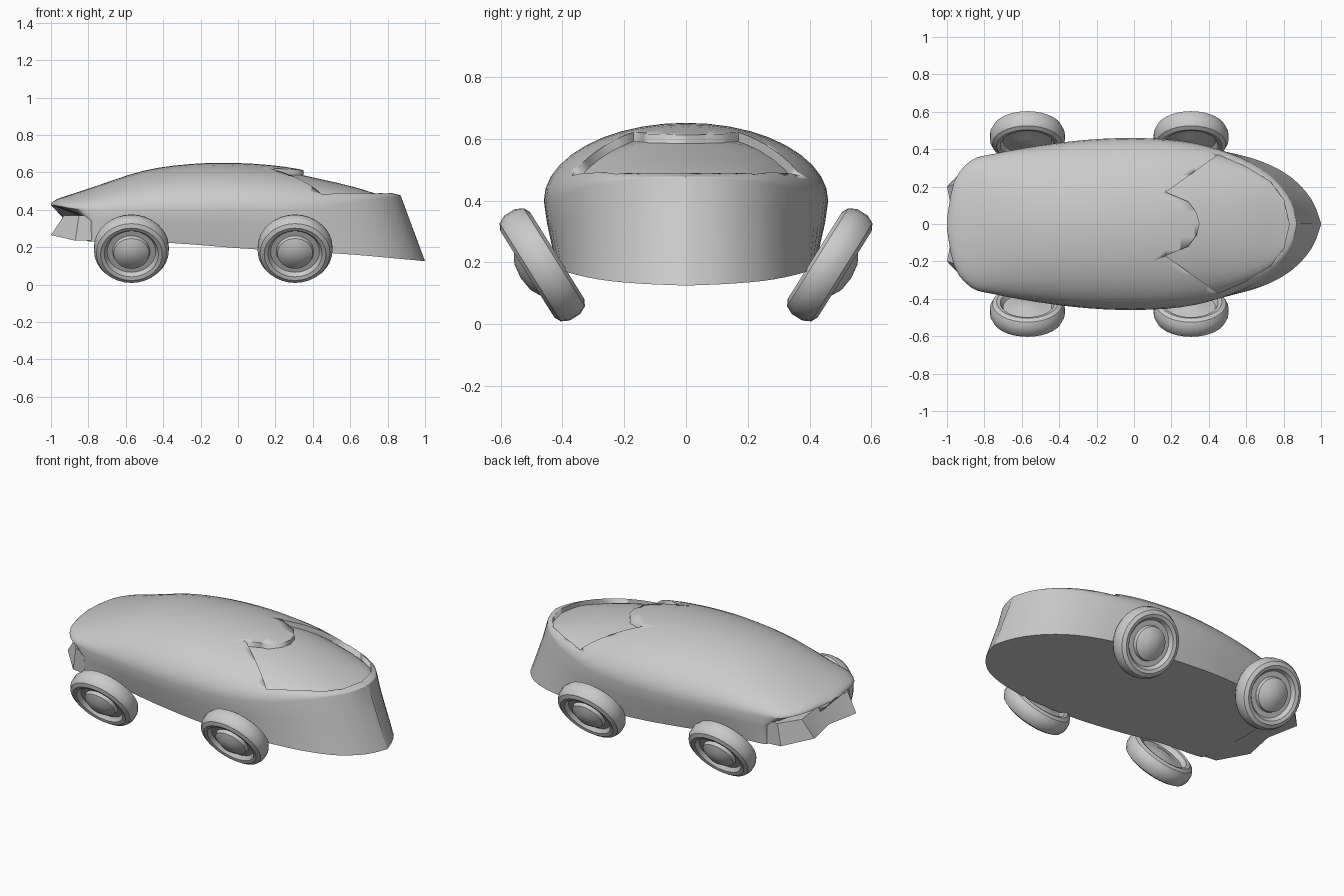
import bpy, bmesh, math
from mathutils import Vector, Matrix

cube = bpy.data.objects.get("Cube")
if cube:
    bpy.data.objects.remove(cube)

grey = bpy.data.materials.new("plain_grey")
grey.use_nodes = True
grey.diffuse_color = (0.6, 0.6, 0.6, 1)
grey.node_tree.nodes["Principled BSDF"].inputs["Base Color"].default_value = (0.6, 0.6, 0.6, 1)


def finish(name, bm, angle=35):
    """Turn a bmesh into a smooth-shaded object."""
    bmesh.ops.remove_doubles(bm, verts=bm.verts, dist=0.0005)
    bmesh.ops.recalc_face_normals(bm, faces=bm.faces)
    mesh = bpy.data.meshes.new(name)
    bm.to_mesh(mesh)
    bm.free()
    obj = bpy.data.objects.new(name, mesh)
    bpy.context.collection.objects.link(obj)
    mesh.materials.append(grey)
    bpy.ops.object.select_all(action="DESELECT")
    obj.select_set(True)
    bpy.context.view_layer.objects.active = obj
    bpy.ops.object.shade_smooth_by_angle(angle=math.radians(angle))
    return obj


def loft(bm, rings):
    """Skin closed rings and cap both ends."""
    rows = [[bm.verts.new(p) for p in ring] for ring in rings]
    for a, b in zip(rows, rows[1:]):
        for i in range(len(a)):
            j = (i + 1) % len(a)
            bm.faces.new((a[i], a[j], b[j], b[i]))
    bm.faces.new(rows[0])
    bm.faces.new(rows[-1])


def prism(bm, low, high):
    """Solid between two matching outlines."""
    loft(bm, [low, high])


def mirrored(half):
    """Complete a +y outline, starting on the centre line, with its -y side."""
    return half + [(x, -y) for x, y in reversed(half) if y > 0]


# Stations, tail to nose: belt x, half width, z; roof z; sill x, half width, z
STATIONS = [
    (-1.0, .03, .425, .435, -.82, .03, .235),
    (-.96, .23, .42, .46, -.81, .21, .235),
    (-.87, .34, .405, .49, -.79, .33, .23),
    (-.75, .375, .4, .53, -.74, .36, .23),
    (-.5, .42, .4, .61, -.5, .38, .23),
    (-.25, .45, .4, .645, -.25, .41, .215),
    (0, .46, .4, .65, 0, .42, .195),
    (.25, .445, .4, .63, .25, .415, .18),
    (.45, .4, .415, .59, .47, .39, .17),
    (.62, .33, .44, .55, .68, .335, .155),
    (.75, .24, .46, .51, .84, .25, .14),
    (.84, .12, .47, .485, .95, .13, .13),
    (.87, 0.002, .475, .477, 1.0, .002, .125),
]


def spline(rows, steps):
    """Smooth in-between stations."""
    out = []
    for i in range(len(rows) - 1):
        quad = [Vector(rows[max(0, min(k, len(rows) - 1))]) for k in range(i - 1, i + 3)]
        a, b, c, d = quad
        for s in range(steps):
            t = s / steps
            out.append(b + (c - a) * t / 2 + (a * 2 - b * 5 + c * 4 - d) * t * t / 2
                       + (b * 3 - a - c * 3 + d) * t ** 3 / 2)
    return out + [Vector(rows[-1])]


def section(st, inset=0.0):
    """One closed section: sill, flank, belt and elliptical roof."""
    xb, wb, zb, zt, xs, ws, zs = st
    wb, ws = max(wb - inset, .001), max(ws - inset, .001)
    zt = max(zt - inset, zb - inset / 2 + .001)
    zb -= inset / 2
    fx = 1 if xb < -.5 else .3
    half = [(xs, ws, zs), (xb + (xs - xb) * fx, wb + (ws - wb) * .25, zb + (zs - zb) * .35)]
    for k in range(11):
        a = k / 10 * math.pi / 2
        half.append((xb, wb * math.cos(a), zb + (zt - zb) * math.sin(a)))
    return half + [(x, -y, z) for x, y, z in reversed(half[:-1])]


# Body shell
bm = bmesh.new()
loft(bm, [section(s) for s in spline(STATIONS, 3)])
body = finish("body_shell", bm)

# Windscreen opening with a scalloped roof edge
opening = mirrored([(.35, 0), (.335, .06), (.29, .12), (.17, .17), (.45, .37),
                    (.6, .305), (.73, .225), (.8, .13), (.83, 0)])
bm = bmesh.new()
prism(bm, [(x, y, .3) for x, y in opening], [(x, y, .8) for x, y in opening])
cutter = finish("opening_cutter", bm)
cutter.hide_render = True
cutter.hide_set(True)
cut = body.modifiers.new("windscreen_opening", "BOOLEAN")
cut.operation = "DIFFERENCE"
cut.solver = "EXACT"
cut.object = cutter

# Windscreen: an inset copy of the front of the shell
bm = bmesh.new()
loft(bm, [section(s, .028) for s in spline(STATIONS[6:], 3)])
finish("windscreen", bm)

# Rear bumper, wrapping round the tail corners
low = mirrored([(-.96, 0), (-1, .2), (-.87, .335), (-.74, .35), (-.74, 0)])
high = mirrored([(-.9, 0), (-.93, .22), (-.85, .34), (-.74, .355), (-.74, 0)])
bm = bmesh.new()
prism(bm, [(x, y, .265 if x < -.9 else .235) for x, y in low],
      [(x, y, .37) for x, y in high])
finish("rear_bumper", bm, 20)

# Wheel profile as radius and offset along the axle
WHEEL = [(0, .082), (.05, .075), (.095, .05), (.1, .03), (.13, .03), (.145, .052),
         (.165, .057), (.187, .046), (.2, .02), (.2, -.02), (.187, -.046),
         (.165, -.057), (.145, -.052), (.13, -.025), (.1, -.025), (.05, -.04), (0, -.045)]


def wheel(name, x, side):
    """Lathe a wheel and lean it outward at the top."""
    bm = bmesh.new()
    verts = [bm.verts.new((r, 0, h)) for r, h in WHEEL]
    edges = [bm.edges.new(pair) for pair in zip(verts, verts[1:])]
    bmesh.ops.spin(bm, geom=verts + edges, cent=(0, 0, 0), axis=(0, 0, 1),
                   angle=math.tau, steps=32, use_merge=True)
    axle = Vector((0, side * math.cos(math.radians(32)), -math.sin(math.radians(32))))
    turn = axle.to_track_quat("Z", "X").to_matrix().to_4x4()
    bm.transform(Matrix.Translation((x, side * .465, .192)) @ turn)
    finish(name, bm)


for end, x in (("front", .305), ("rear", -.57)):
    for label, side in (("left", 1), ("right", -1)):
        wheel(f"{end}_{label}_wheel", x, side)
